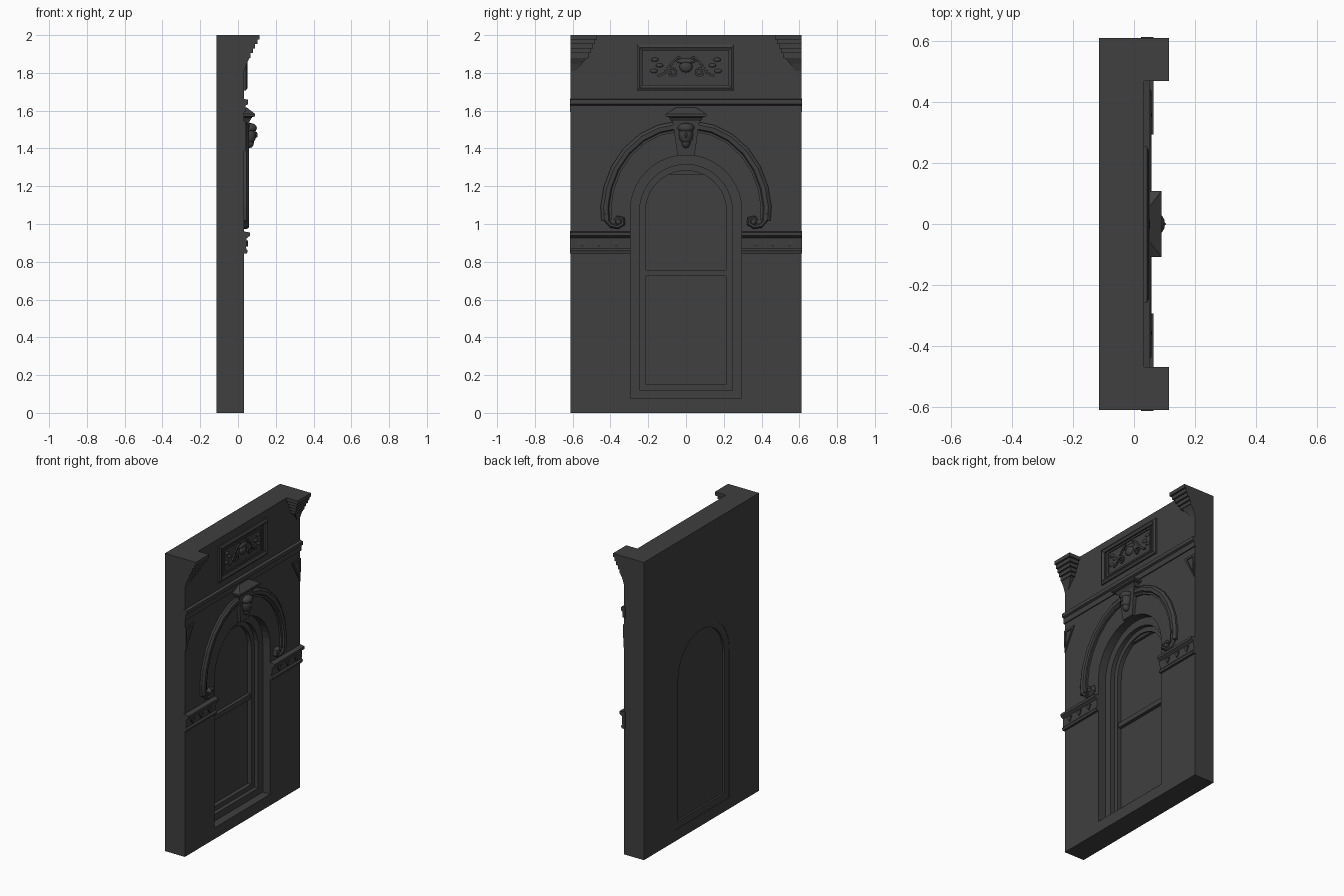
import bpy, bmesh, math
from mathutils import Vector

cube = bpy.data.objects.get("Cube")
if cube:
    bpy.data.objects.remove(cube)

stone = bpy.data.materials.new("dark stone")
stone.use_nodes = True
colour = (0.05, 0.05, 0.05, 1)
stone.diffuse_color = colour
bsdf = stone.node_tree.nodes["Principled BSDF"]
bsdf.inputs["Base Color"].default_value = colour
bsdf.inputs["Roughness"].default_value = 0.9

BACK, FACE = -0.115, 0.033     # wall depth along x
HALF = 0.611                   # half width of the wall
SPRING, SILL = 1.07, 0.075     # arch centre height and opening bottom


def finish(name, bm, smooth=False):
    bmesh.ops.recalc_face_normals(bm, faces=bm.faces)
    mesh = bpy.data.meshes.new(name)
    bm.to_mesh(mesh)
    bm.free()
    mesh.materials.append(stone)
    obj = bpy.data.objects.new(name, mesh)
    bpy.context.collection.objects.link(obj)
    if smooth:
        for p in mesh.polygons:
            p.use_smooth = True
    return obj


def loft(name, rings, closed=False, smooth=False):
    """Skin a list of equal closed rings of 3D points."""
    bm = bmesh.new()
    vs = [[bm.verts.new(p) for p in r] for r in rings]
    n = len(vs[0])
    for i in range(len(vs) if closed else len(vs) - 1):
        a, b = vs[i], vs[(i + 1) % len(vs)]
        for j in range(n):
            bm.faces.new((a[j], a[(j + 1) % n], b[(j + 1) % n], b[j]))
    if not closed:
        bm.faces.new(vs[0])
        bm.faces.new(vs[-1])
    return finish(name, bm, smooth)


def prism(name, outline, x0, x1):
    return loft(name, [[(x, y, z) for y, z in outline] for x in (x0, x1)])


def box(name, y0, y1, z0, z1, x0, x1):
    return prism(name, [(y0, z0), (y1, z0), (y1, z1), (y0, z1)], x0, x1)


def moulding(name, profile, y0, y1):
    """Extrude an (x, z) profile sideways."""
    return loft(name, [[(x, y, z) for x, z in profile] for y in (y0, y1)])


def sweep(name, path, section, closed=False):
    """Sweep an (offset, x) section along a (y, z) path on the wall."""
    rings, n = [], len(path)
    for i, (y, z) in enumerate(path):
        a = path[(i - 1) % n] if closed or i else path[0]
        b = path[(i + 1) % n] if closed or i < n - 1 else path[-1]
        p = Vector((y, z))
        d0 = (p - Vector(a)).normalized() if a != (y, z) else (Vector(b) - p).normalized()
        d1 = (Vector(b) - p).normalized() if b != (y, z) else d0
        t = (d0 + d1).normalized()
        side = Vector((-t.y, t.x)) / max(0.5, t.dot(d1))
        rings.append([(x, y + side.x * o, z + side.y * o) for o, x in section])
    return loft(name, rings, closed)


def blob(name, centre, size, segments=10):
    bm = bmesh.new()
    bmesh.ops.create_uvsphere(bm, u_segments=segments, v_segments=6, radius=1)
    bmesh.ops.scale(bm, vec=size, verts=bm.verts)
    bmesh.ops.translate(bm, vec=centre, verts=bm.verts)
    return finish(name, bm, True)


def arch(half, bottom, steps=20):
    pts = [(half, bottom)]
    for i in range(steps + 1):
        a = math.pi * i / steps
        pts.append((half * math.cos(a), SPRING + half * math.sin(a)))
    return pts + [(-half, bottom)]


def arch_frame(name, outer, inner, x0, x1):
    o, i = arch(*outer), arch(*inner)
    rings = [[(x0, *p), (x1, *p), (x1, *q), (x0, *q)] for p, q in zip(o, i)]
    return loft(name, rings, closed=True)


# Wall with arched opening
prism("wall", arch(0.295, SILL) + [(-HALF, SILL), (-HALF, 2), (HALF, 2), (HALF, SILL)],
      BACK, FACE)
box("wall_base", -HALF, HALF, 0, SILL, BACK, FACE)

# Window: stepped frames, two sashes and glazing
arch_frame("window_casing", (0.295, SILL), (0.245, 0.12), BACK + 0.002, -0.022)
arch_frame("window_sash_frame", (0.245, 0.12), (0.213, 0.15), -0.10, -0.05)
prism("window_pane", arch(0.215, 0.148), -0.10, -0.078)
box("meeting_rail", -0.213, 0.213, 0.725, 0.757, -0.08, -0.055)
box("upper_sash_head", -0.09, 0.09, 1.262, 1.285, -0.08, -0.06)

# String course across the wall
moulding("string_course", [(FACE - 0.01, 1.592), (0.04, 1.592), (0.04, 1.628),
                           (0.052, 1.634), (0.052, 1.658), (FACE - 0.01, 1.664)],
         -0.615, 0.615)

# Impost bands, corner brackets, spandrel panels and hood scrolls on both sides
impost = [(FACE - 0.01, 0.845), (0.048, 0.845), (0.052, 0.86), (0.043, 0.87),
          (0.046, 0.925), (0.064, 0.938), (0.064, 0.955), (FACE - 0.01, 0.962)]
hood = [(0.05, 1.515), (0.14, 1.497), (0.23, 1.452), (0.31, 1.38), (0.37, 1.29),
        (0.408, 1.19), (0.424, 1.09), (0.42, 1.02), (0.395, 0.992), (0.36, 0.987),
        (0.335, 1.003), (0.338, 1.025), (0.36, 1.03), (0.372, 1.015)]
hood_section = [(-0.028, 0.025), (-0.028, 0.046), (-0.016, 0.046), (-0.01, 0.056),
                (0.012, 0.058), (0.028, 0.046), (0.028, 0.025)]
scroll_section = [(o * 0.45, x) for o, x in hood_section]
for side, s in (("left", 1), ("right", -1)):
    moulding(f"impost_band_{side}", impost, s * 0.295, s * 0.615)
    for k, y in enumerate((0.37, 0.46, 0.55)):
        prism(f"impost_leaf_{side}_{k + 1}",
              [(s * (y - 0.022), 0.913), (s * (y + 0.022), 0.913), (s * y, 0.88)],
              0.04, 0.052)
    path = [(s * y, z) for y, z in hood]
    sweep(f"hood_mould_{side}", path[:8], [(o * s, x) for o, x in hood_section])
    sweep(f"hood_scroll_{side}", path[6:], [(o * s, x) for o, x in scroll_section])
    blob(f"scroll_eye_{side}", (0.045, s * 0.358, 1.012), (0.015, 0.016, 0.016))
    sweep(f"spandrel_panel_{side}",
          [(s * 0.53, 1.535), (s * 0.604, 1.535), (s * 0.604, 1.40)],
          [(-0.007, 0.025), (-0.007, 0.04), (0.007, 0.04), (0.007, 0.025)], closed=True)
    # Bracket built from shrinking stepped courses over a tapered foot
    for k in range(5):
        top = 2 - 0.024 * k
        box(f"bracket_course_{side}_{k + 1}", s * (0.47 + 0.011 * k), s * HALF,
            top - 0.024, top, FACE - 0.01, 0.115 - 0.012 * k)
    loft(f"bracket_foot_{side}",
         [[(FACE - 0.01, s * y, z), (x, s * y, z), (x, s * HALF, z),
           (FACE - 0.01, s * HALF, z)] for x, y, z in
          ((0.062, 0.522, 1.88), (0.046, 0.55, 1.85), (FACE, 0.58, 1.81))])

# Keystone with capping and carved head
loft("keystone", [[(0.02, -w, z), (x, -w, z), (x, w, z), (0.02, w, z)]
                  for w, x, z in ((0.045, 0.05, 1.362), (0.072, 0.062, 1.55))])
loft("keystone_cap", [[(0.02, -w, z), (x, -w, z), (x, w, z), (0.02, w, z)]
                      for w, x, z in ((0.078, 0.062, 1.545), (0.09, 0.075, 1.565),
                                      (0.108, 0.09, 1.57), (0.108, 0.09, 1.583),
                                      (0.05, 0.045, 1.618))])
blob("carved_head", (0.064, 0, 1.475), (0.033, 0.038, 0.055))
blob("carved_hair", (0.064, 0, 1.508), (0.038, 0.045, 0.027))
blob("carved_beard", (0.062, 0, 1.432), (0.024, 0.024, 0.03))
blob("carved_nose", (0.095, 0, 1.472), (0.01, 0.007, 0.016))

# Relief panel above the string course
panel = [(-0.245, 1.72), (0.24, 1.72), (0.24, 1.935), (-0.245, 1.935)]
sweep("relief_frame", panel, [(-0.014, 0.025), (-0.014, 0.042), (0, 0.05),
                              (0.016, 0.042), (0.016, 0.025)], closed=True)
inner = [(y * 0.83, 1.8275 + (z - 1.8275) * 0.74) for y, z in panel]
sweep("relief_inner_bead", inner, [(-0.006, 0.025), (-0.006, 0.04),
                                   (0.006, 0.04), (0.006, 0.025)], closed=True)
blob("relief_mask", (0.036, 0, 1.832), (0.016, 0.035, 0.03))
blob("relief_crest", (0.036, 0, 1.862), (0.012, 0.05, 0.015))
vine = [(-0.006, 0.025), (-0.005, 0.041), (0.005, 0.041), (0.006, 0.025)]
for side, s in (("left", 1), ("right", -1)):
    garland = [(s * (0.03 + 0.012 * i), 1.835 + 0.05 * math.cos(i * 0.33))
               for i in range(11)]
    sweep(f"relief_garland_{side}", garland, vine)
    curl = [(s * (0.075 + (0.034 - 0.0025 * i) * math.cos(i * 0.7)),
             1.80 + (0.03 - 0.0022 * i) * math.sin(i * 0.7)) for i in range(12)]
    sweep(f"relief_curl_{side}", curl, vine)
    for k, (y, z) in enumerate(((0.14, 1.84), (0.165, 1.87), (0.17, 1.81))):
        blob(f"relief_leaf_{side}_{k + 1}", (0.034, s * y, z), (0.008, 0.02, 0.011), 8)
